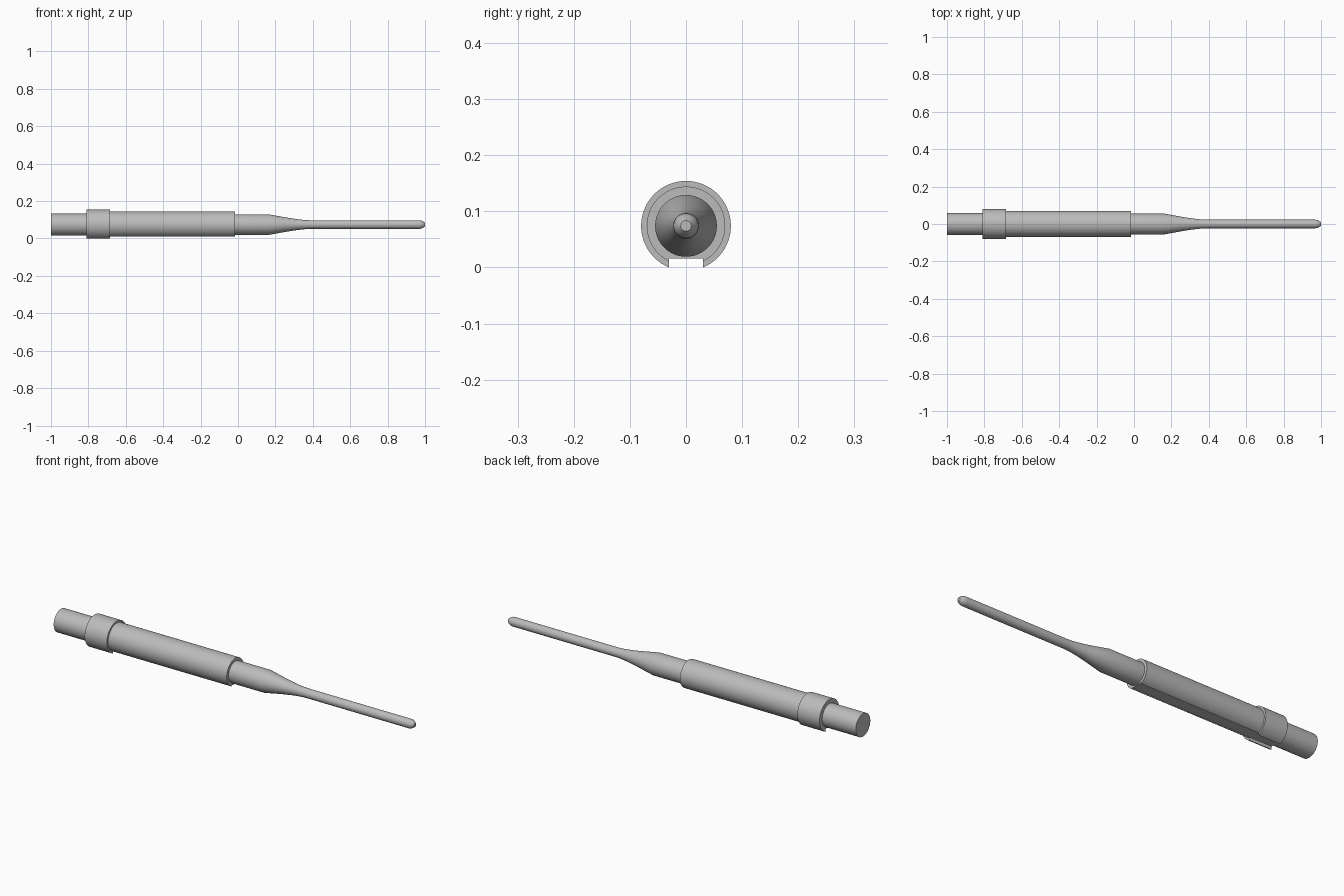
import bpy
import bmesh
from math import asin, cos, sin, pi

cube = bpy.data.objects.get("Cube")
if cube:
    bpy.data.objects.remove(cube, do_unlink=True)

AXIS_Z = 0.0742      # height of the long axis
SIDES = 64
SLOT_HALF = 0.03     # half width of the slot underneath
SLOT_FLOOR = -0.0585 # slot floor, measured from the axis

grey = bpy.data.materials.new("satin_grey")
grey.use_nodes = True
colour = (0.5, 0.5, 0.5, 1)
grey.diffuse_color = colour
grey.node_tree.nodes["Principled BSDF"].inputs["Base Color"].default_value = colour


def loft(name, sections):
    """Join closed cross-sections, given as (x, [(y, z), ...]), and cap both ends."""
    bm = bmesh.new()
    rings = [[bm.verts.new((x, y, z)) for y, z in pts] for x, pts in sections]
    for a, b in zip(rings, rings[1:]):
        for i in range(len(a)):
            j = (i + 1) % len(a)
            bm.faces.new((a[i], a[j], b[j], b[i]))
    bm.faces.new(rings[0])
    bm.faces.new(rings[-1])
    bmesh.ops.recalc_face_normals(bm, faces=bm.faces)
    mesh = bpy.data.meshes.new(name)
    bm.to_mesh(mesh)
    bm.free()
    mesh.materials.append(grey)
    obj = bpy.data.objects.new(name, mesh)
    obj.location.z = AXIS_Z
    bpy.context.collection.objects.link(obj)
    bpy.ops.object.select_all(action="DESELECT")
    obj.select_set(True)
    bpy.context.view_layer.objects.active = obj
    bpy.ops.object.shade_smooth_by_angle(angle=pi / 9)
    return obj


def circle(r):
    return [(r * sin(2 * pi * i / SIDES), r * cos(2 * pi * i / SIDES)) for i in range(SIDES)]


def slotted(r):
    """Round section with a flat-floored slot along its underside."""
    start = asin(SLOT_HALF / r)
    sweep = 2 * (pi - start)
    arc = [start + sweep * i / SIDES for i in range(SIDES + 1)]
    pts = [(r * sin(a), -r * cos(a)) for a in arc]
    return pts + [(-SLOT_HALF, SLOT_FLOOR), (SLOT_HALF, SLOT_FLOOR)]


# Plain rod at the rear end
loft("rear_rod", [(x, circle(0.0585)) for x in (-1, -0.81)])

# Slotted collar and main sleeve
loft("collar", [(x, slotted(0.08)) for x in (-0.81, -0.685)])
loft("sleeve", [(x, slotted(0.07)) for x in (-0.685, -0.015)])

# Stepped probe: shoulder, taper, fillet into the thin shaft, rounded tip
probe = [(-0.015, 0.055), (0.165, 0.055), (0.25, 0.0395), (0.28, 0.0345),
         (0.31, 0.03), (0.34, 0.0262), (0.37, 0.0236), (0.4, 0.0228),
         (0.97, 0.0228), (0.98, 0.0218), (0.99, 0.017), (1, 0.0095)]
loft("probe", [(x, circle(r)) for x, r in probe])
